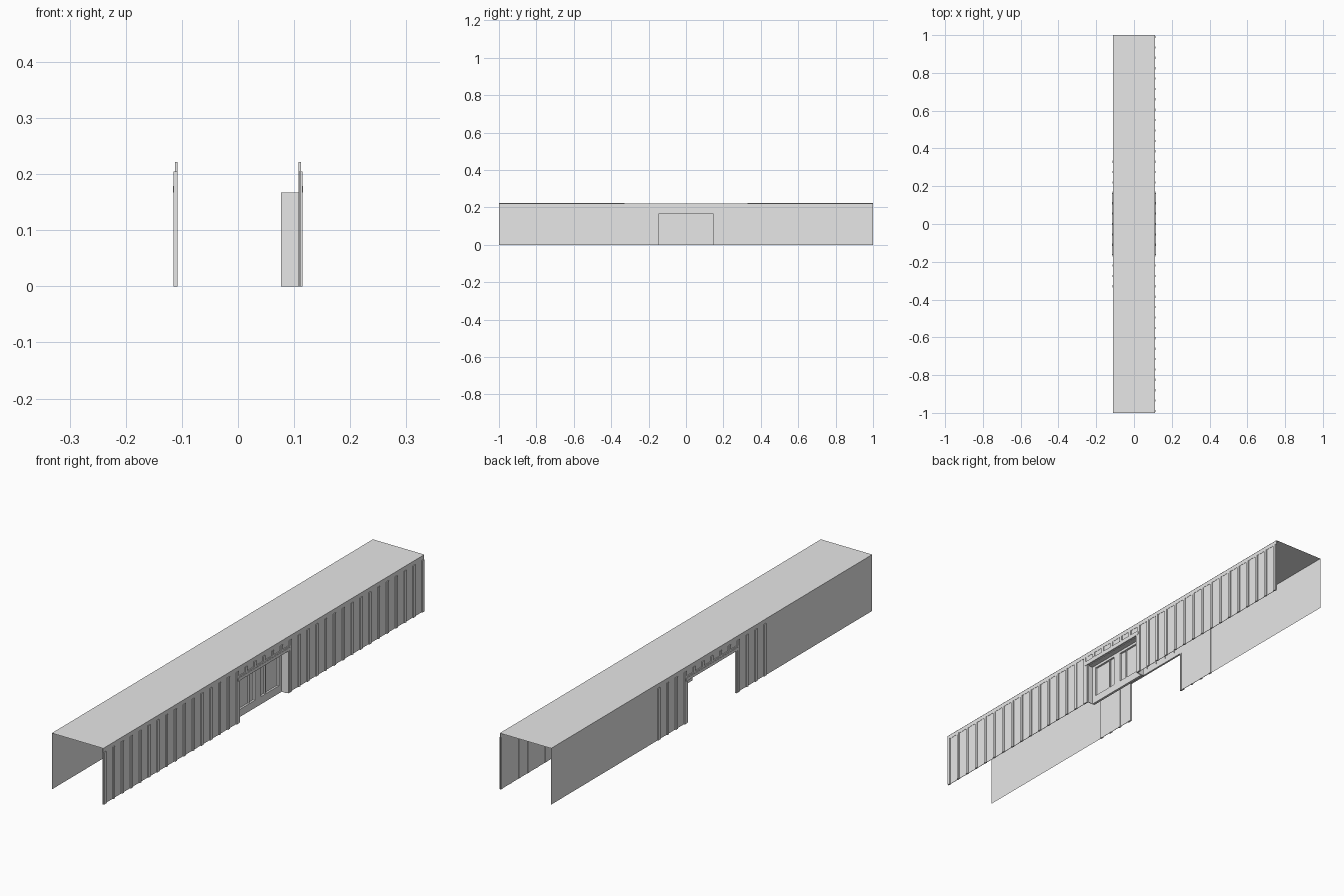
import bpy
import bmesh

cube = bpy.data.objects.get("Cube")
if cube:
    bpy.data.objects.remove(cube, do_unlink=True)

grey = bpy.data.materials.new("light grey")
grey.use_nodes = True
colour = (0.8, 0.8, 0.8, 1)
grey.diffuse_color = colour
grey.node_tree.nodes["Principled BSDF"].inputs["Base Color"].default_value = colour

HALF = 1.0       # half length
TOP = 0.222      # roof height
RIB_TOP = 0.205  # underside of the fascia
HEAD = 0.167     # top of the door openings
OPEN = 0.15      # half width of the openings
PITCH = 0.055    # rib spacing


def add_object(name, bm):
    mesh = bpy.data.meshes.new(name)
    bm.to_mesh(mesh)
    bm.free()
    mesh.materials.append(grey)
    obj = bpy.data.objects.new(name, mesh)
    bpy.context.collection.objects.link(obj)
    return obj


def boxes(name, items, side=1):
    """Each item is an x range, y range and z range; side mirrors x."""
    bm = bmesh.new()
    for xr, yr, zr in items:
        verts = bmesh.ops.create_cube(bm, size=1)["verts"]
        for v in verts:
            v.co = [r[0] if c < 0 else r[1] for c, r in zip(v.co, (xr, yr, zr))]
            v.co.x *= side
    bmesh.ops.recalc_face_normals(bm, faces=bm.faces[:])
    return add_object(name, bm)


def sheet(name, corners):
    bm = bmesh.new()
    bm.faces.new([bm.verts.new(c) for c in corners])
    return add_object(name, bm)


def both(a, b):
    """A y range and its mirror image."""
    return [(a, b), (-b, -a)]


# Roof sheet
E = 0.112
sheet("roof", [(-E, -HALF, TOP), (E, -HALF, TOP), (E, HALF, TOP), (-E, HALF, TOP)])

# Panelled walls: full length on one side, short beside the other opening
for label, side, end in (("left", 1, HALF), ("right", -1, 0.33)):
    panel_x, rib_x = (0.1095, 0.111), (0.108, 0.115)
    panels = [(panel_x, yr, (0, RIB_TOP)) for yr in both(OPEN, end)]
    panels.append((panel_x, (-OPEN, OPEN), (HEAD, RIB_TOP)))
    boxes(label + "_wall_panels", panels, side)
    boxes(label + "_fascia", [((0.108, E), (-end, end), (RIB_TOP, TOP - 0.0005))], side)

    # Upright ribs, shortened above the opening
    count = int(end / PITCH + 0.01)
    ribs = []
    for k in range(-count, count + 1):
        y = k * PITCH
        bottom = 0.185 if abs(y) < OPEN else 0
        ribs.append((rib_x, (y - 0.006, y + 0.006), (bottom, RIB_TOP)))
    boxes(label + "_wall_ribs", ribs, side)

    # Lintel and jambs around the opening
    trim = [((0.108, 0.1155), (-0.163, 0.163), (HEAD, 0.179)),
            ((0.108, 0.1145), (-0.163, 0.163), (0.179, 0.185))]
    trim += [((0.108, 0.1145), yr, (0, HEAD)) for yr in both(OPEN, 0.158)]
    boxes(label + "_opening_trim", trim, side)

# Plain wall sheets
for label, s in (("back", 1), ("front", -1)):
    sheet("plain_wall_" + label, [(-E, s * 0.33, 0), (-E, s * HALF, 0),
                                  (-E, s * HALF, TOP), (-E, s * 0.33, TOP)])

# Recess lining: cheeks and soffit
lining = [((0.077, 0.109), yr, (0, HEAD)) for yr in both(OPEN - 0.002, OPEN)]
lining.append(((0.077, 0.109), (-OPEN, OPEN), (HEAD - 0.002, HEAD)))
boxes("recess_lining", lining)

# Double door: sunk back panel, frame and slim glazing bars
boxes("door_panels", [((0.077, 0.079), (-OPEN, OPEN), (0, HEAD))])
door_x = (0.079, 0.087)
frame = [(door_x, (-0.148, 0.148), (0, 0.03)),
         (door_x, (-0.148, 0.148), (0.155, 0.165)),
         (door_x, (-0.018, 0.018), (0.03, 0.155))]
frame += [(door_x, yr, (0.03, 0.155)) for yr in both(0.13, 0.148)]
boxes("door_frame", frame)
boxes("door_bars", [((0.079, 0.084), yr, (0.03, 0.155)) for yr in both(0.047, 0.053)])
